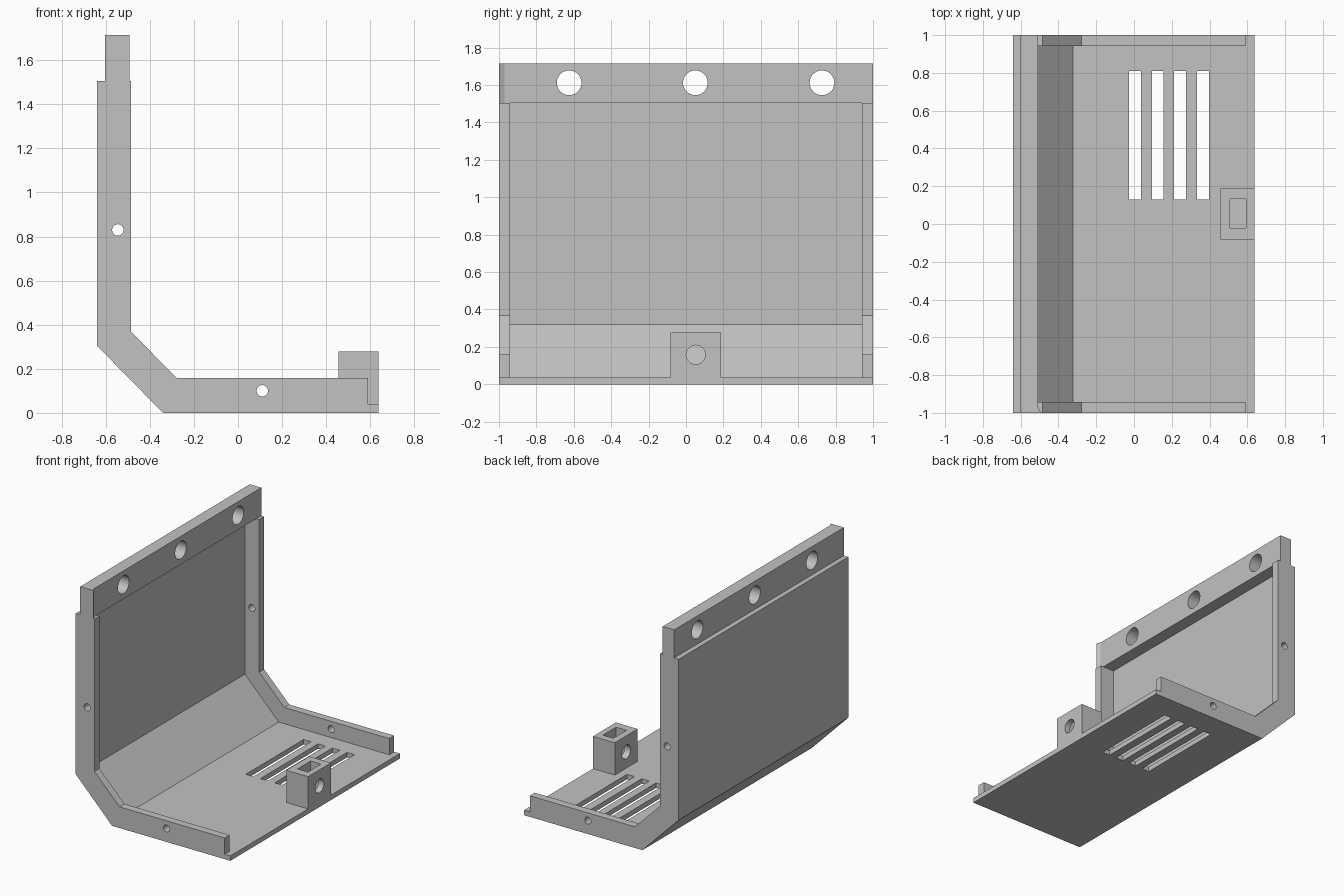
import bpy
import bmesh
from math import pi
from mathutils import Matrix, Vector

cube = bpy.data.objects.get("Cube")
if cube:
    bpy.data.objects.remove(cube, do_unlink=True)

GREY = (0.54, 0.54, 0.54, 1)
grey = bpy.data.materials.new("plain grey")
grey.use_nodes = True
grey.diffuse_color = GREY
grey.node_tree.nodes["Principled BSDF"].inputs["Base Color"].default_value = GREY


def add_object(name, bm):
    bmesh.ops.recalc_face_normals(bm, faces=bm.faces)
    mesh = bpy.data.meshes.new(name)
    bm.to_mesh(mesh)
    bm.free()
    mesh.materials.append(grey)
    obj = bpy.data.objects.new(name, mesh)
    bpy.context.collection.objects.link(obj)
    return obj


def extrude_profile(name, points, y0, y1):
    """Sweep a closed side profile (x, z) along y."""
    bm = bmesh.new()
    face = bm.faces.new([bm.verts.new((x, y0, z)) for x, z in points])
    swept = bmesh.ops.extrude_face_region(bm, geom=[face])["geom"]
    verts = [v for v in swept if isinstance(v, bmesh.types.BMVert)]
    bmesh.ops.translate(bm, verts=verts, vec=(0, y1 - y0, 0))
    return add_object(name, bm)


def box(name, x, y, z):
    return extrude_profile(name, [(x[0], z[0]), (x[1], z[0]), (x[1], z[1]), (x[0], z[1])], *y)


def cylinder(name, centre, radius, length, axis):
    bm = bmesh.new()
    turn = Vector((0, 0, 1)).rotation_difference(Vector(axis)).to_matrix().to_4x4()
    bmesh.ops.create_cone(bm, cap_ends=True, segments=40, radius1=radius, radius2=radius,
                          depth=length, matrix=Matrix.Translation(centre) @ turn)
    return add_object(name, bm)


def cut(target, cutter):
    cutter.hide_render = True
    mod = target.modifiers.new("cut", 'BOOLEAN')
    mod.operation = 'DIFFERENCE'
    mod.solver = 'EXACT'
    mod.object = cutter
    bpy.context.view_layer.objects.active = target
    bpy.ops.object.modifier_apply(modifier=mod.name)
    bpy.data.objects.remove(cutter, do_unlink=True)


TOP = 1.505      # top of the back wall
RIB_Y = 0.942    # inner face of the end ribs
OUTER = [(-0.64, TOP), (-0.64, 0.305), (-0.34, 0), (0.637, 0), (0.637, 0.037)]

# Thin bent sheet: back wall, sloped corner and floor
shell = extrude_profile("shell", OUTER + [(-0.323, 0.037), (-0.602, 0.32), (-0.602, TOP)],
                        -RIB_Y, RIB_Y)
for x in (0.005, 0.125, 0.243, 0.365):
    cut(shell, box("vent_cutter", (x - 0.031, x + 0.031), (0.13, 0.81), (-0.1, 0.2)))

# Thick end ribs with a screw hole in each arm
rib_profile = OUTER + [(0.59, 0.037), (0.59, 0.158), (-0.277, 0.158), (-0.485, 0.367), (-0.485, TOP)]
ribs = []
for name, y0, y1 in (("front_rib", -1, -RIB_Y), ("back_rib", RIB_Y, 1)):
    rib = extrude_profile(name, rib_profile, y0, y1)
    for x, z in ((-0.545, 0.83), (0.11, 0.1)):
        cut(rib, cylinder("screw_cutter", (x, (y0 + y1) / 2, z), 0.026, 0.3, (0, 1, 0)))
    ribs.append(rib)

# Top rail with three mounting holes and a slight flare at its front end
rail = box("top_rail", (-0.603, -0.508), (-1, 1), (TOP, 1.715))
bm = bmesh.new()
bm.from_mesh(rail.data)
bmesh.ops.bisect_plane(bm, geom=bm.verts[:] + bm.edges[:] + bm.faces[:],
                       plane_co=(0, -0.97, 0), plane_no=(0, 1, 0))
for v in bm.verts:
    if v.co.y < -0.99 and v.co.x > -0.55:
        v.co.x = -0.493
bm.to_mesh(rail.data)
bm.free()
for y in (-0.625, 0.05, 0.727):
    cut(rail, cylinder("mount_cutter", (-0.55, y, 1.612), 0.066, 0.5, (1, 0, 0)))

# Latch block with a nut pocket and a bolt hole
latch = box("latch_block", (0.457, 0.637), (-0.083, 0.187), (0.037, 0.278))
cut(latch, box("pocket_cutter", (0.507, 0.593), (-0.022, 0.133), (0.08, 0.4)))
cut(latch, cylinder("bolt_cutter", (0.547, 0.052, 0.158), 0.051, 0.5, (1, 0, 0)))

# Smooth hole walls while keeping all edges sharp
bpy.ops.object.select_all(action='DESELECT')
for obj in [shell, rail, latch] + ribs:
    obj.select_set(True)
bpy.context.view_layer.objects.active = shell
bpy.ops.object.shade_smooth_by_angle(angle=pi / 9)
